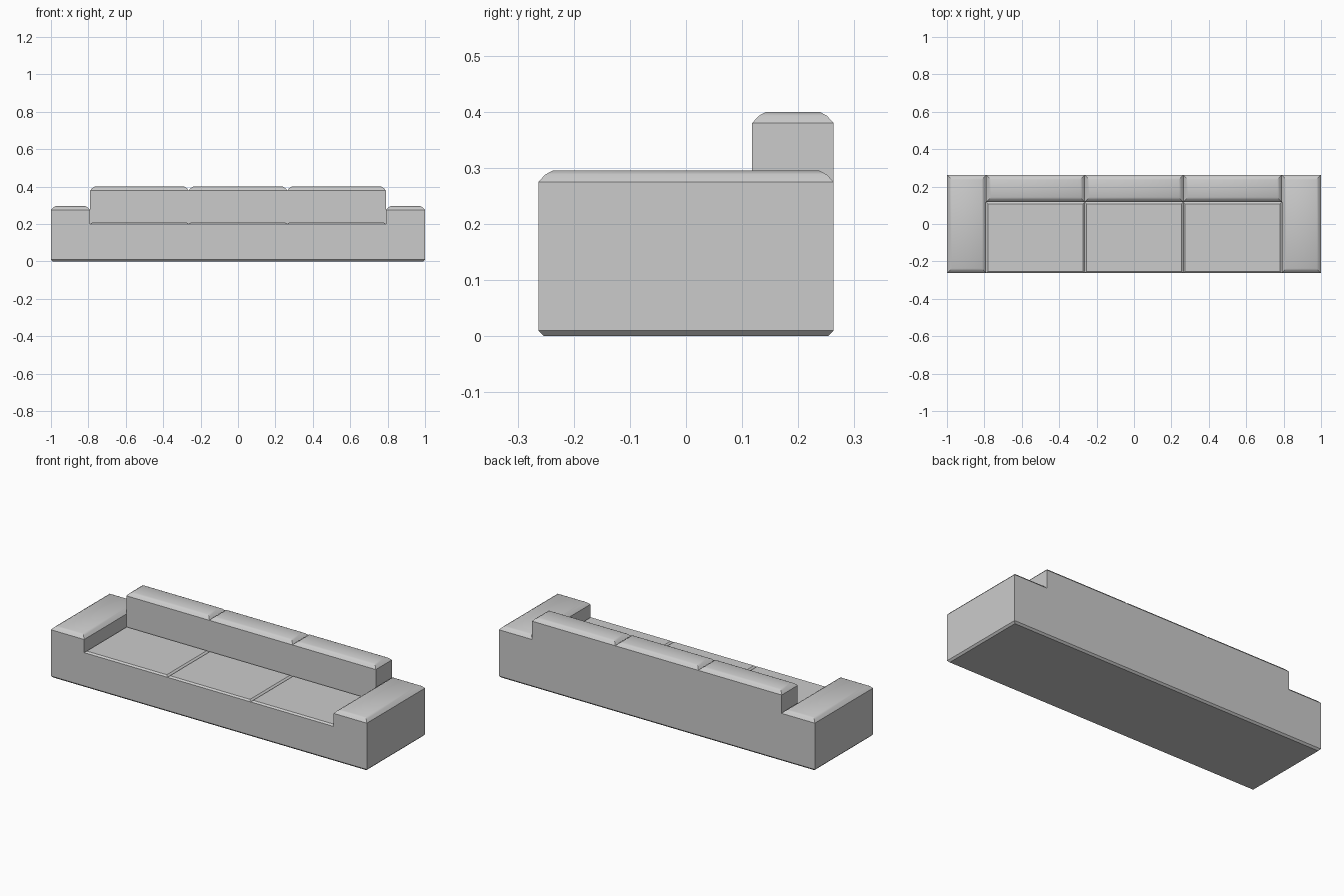
import bpy
import bmesh
from math import radians

cube = bpy.data.objects.get("Cube")
if cube:
    bpy.data.objects.remove(cube, do_unlink=True)

fabric = bpy.data.materials.new("light grey fabric")
fabric.use_nodes = True
GREY = (0.6, 0.6, 0.6, 1)
fabric.diffuse_color = GREY
fabric.node_tree.nodes["Principled BSDF"].inputs["Base Color"].default_value = GREY


def block(name, x0, x1, y0, y1, rings):
    """Loft a box through (inset, height) rings, capped at both ends."""
    bm = bmesh.new()
    loops = []
    for inset, z in rings:
        a, b, c, d = x0 + inset, x1 - inset, y0 + inset, y1 - inset
        loops.append([bm.verts.new((x, y, z))
                      for x, y in ((a, c), (b, c), (b, d), (a, d))])
    for low, high in zip(loops, loops[1:]):
        for i in range(4):
            j = (i + 1) % 4
            bm.faces.new((low[i], low[j], high[j], high[i]))
    bm.faces.new(loops[0][::-1])
    bm.faces.new(loops[-1])
    mesh = bpy.data.meshes.new(name)
    bm.to_mesh(mesh)
    bm.free()
    mesh.materials.append(fabric)
    obj = bpy.data.objects.new(name, mesh)
    bpy.context.collection.objects.link(obj)
    bpy.ops.object.select_all(action='DESELECT')
    obj.select_set(True)
    bpy.context.view_layer.objects.active = obj
    bpy.ops.object.shade_smooth_by_angle(angle=radians(30))
    return obj


def padded(bottom, top):
    """Straight sides ending in a softly rounded upper edge."""
    return [(0, bottom), (0, top - 0.02), (0.012, top - 0.007), (0.025, top)]


DEPTH = 0.263      # half depth
INNER = 0.79       # inner face of the arms
BACK_FRONT = 0.118
SEAT = 0.2

# Base with a bevelled underside
block("base", -1, 1, -DEPTH, DEPTH, [(0.01, 0), (0, 0.01), (0, SEAT)])

# Arms
block("right_arm", -1, -INNER, -DEPTH, DEPTH, padded(SEAT, 0.295))
block("left_arm", INNER, 1, -DEPTH, DEPTH, padded(SEAT, 0.295))

# Three seat cushions and three back cushions
width = 2 * INNER / 3
for i, side in enumerate(("right", "middle", "left")):
    x = -INNER + i * width
    block(side + "_seat_cushion", x, x + width, -DEPTH, BACK_FRONT,
          [(0, SEAT), (0.01, SEAT + 0.008)])
    block(side + "_back_cushion", x, x + width, BACK_FRONT, DEPTH,
          padded(SEAT, 0.4))
